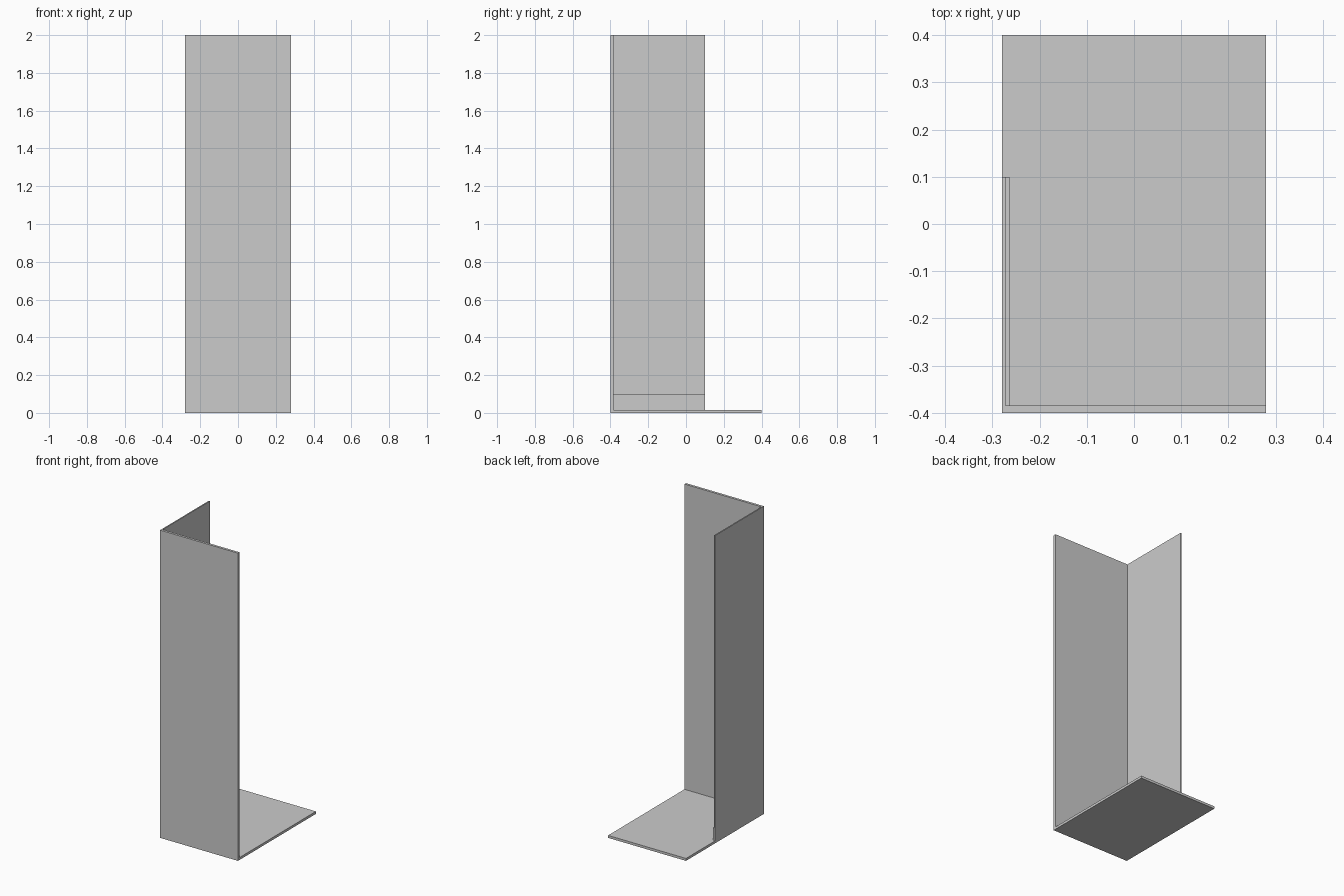
import bpy
from mathutils import Vector

if "Cube" in bpy.data.objects:
    bpy.data.objects.remove(bpy.data.objects["Cube"])


def box(name, lo, hi):
    lo, hi = Vector(lo), Vector(hi)
    bpy.ops.mesh.primitive_cube_add(size=1)
    ob = bpy.context.object
    ob.name = name
    for v in ob.data.vertices:
        v.co = (lo + hi) / 2 + v.co * (hi - lo)
    return ob


W, D, H = 0.28, 0.40, 2.0   # half width, half depth, height
T = 0.016                   # board thickness
S = 0.008                   # side panel and skirting thickness

# floor board
box("floor_panel", (-W, -D, 0), (W, D, T))
# tall front wall
box("front_wall", (-W, -D, T), (W, -D + T, H))
# thin side wall, reaching part of the way back
box("side_wall", (-W, -D + T, T), (-W + S, 0.10, H))
# low skirting strip along the inside of the side wall
box("skirting_strip", (-W + S, -D + T, T), (-W + 2 * S, 0.10, 0.098))
